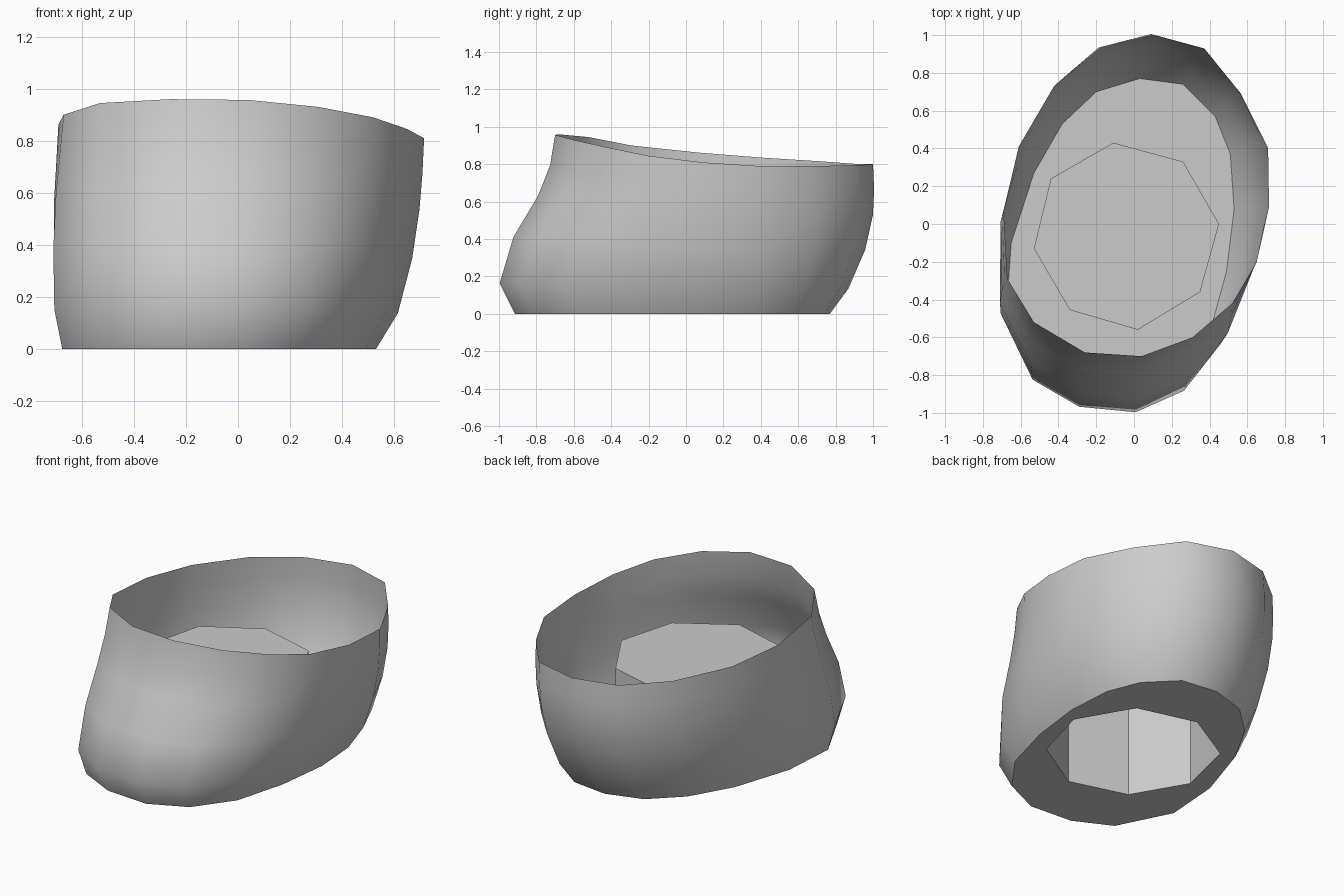
import bpy, bmesh
from math import hypot

if "Cube" in bpy.data.objects:
    bpy.data.objects.remove(bpy.data.objects["Cube"])

# 16-sided outlines, counter-clockwise from the right side
BASE = [(.53, .08), (.51, .37), (.43, .57), (.26, .74), (.03, .77), (-.20, .70), (-.38, .53), (-.53, .27),
        (-.65, -.10), (-.675, -.45), (-.51, -.78), (-.28, -.895), (0, -.915), (.23, -.81), (.40, -.58), (.49, -.25)]
RIM = [(.715, .09, .81), (.71, .40, .79), (.57, .68, .79), (.38, .92, .795),
       (.10, 1.0, .80), (-.18, .93, .80), (-.42, .73, .815), (-.61, .41, .835),
       (-.69, .07, .862), (-.67, -.29, .90), (-.53, -.52, .945), (-.26, -.68, .96),
       (.04, -.70, .957), (.31, -.60, .93), (.52, -.42, .89), (.65, -.20, .845)]
# height fraction, then outward bulge at right, left, back, front
BULGE = [(0, 0, 0, 0, 0), (.17, .053, .035, .06, .118), (.43, .06, .04, .09, .10),
         (.66, .045, .03, .078, .018), (.83, .025, .015, .045, -.01), (1, 0, 0, 0, 0)]
SOCKET = [(.45, 0), (.26, .33), (-.11, .43), (-.44, .24),
          (-.53, -.13), (-.34, -.455), (.02, -.56), (.35, -.36)]
SOCKET_TOP = .56


def finish(name, bm, smooth):
    for f in bm.faces:
        f.smooth = smooth
    me = bpy.data.meshes.new(name)
    bm.to_mesh(me)
    bm.free()
    ob = bpy.data.objects.new(name, me)
    bpy.context.collection.objects.link(ob)


def bridge(bm, a, b):
    for i in range(len(a)):
        j = (i + 1) % len(a)
        bm.faces.new((a[i], a[j], b[j], b[i]))


# Curved open wall, lofted from base outline to tilted rim
bm = bmesh.new()
rings = []
for t, right, left, back, front in BULGE:
    ring = []
    for (bx, by), (rx, ry, rz) in zip(BASE, RIM):
        x, y = bx + (rx - bx) * t, by + (ry - by) * t
        nx, ny = x / .7, y / .9
        n = hypot(nx, ny)
        nx, ny = nx / n, ny / n
        x += nx * (right if nx > 0 else left)
        y += ny * (back if ny > 0 else front)
        ring.append(bm.verts.new((x, y, rz * t)))
    rings.append(ring)
for a, b in zip(rings, rings[1:]):
    bridge(bm, a, b)
finish("wall", bm, True)

# Flat floor with an octagonal hole
bm = bmesh.new()
for outline in (BASE, SOCKET):
    vs = [bm.verts.new((x, y, 0)) for x, y in outline]
    for i, v in enumerate(vs):
        bm.edges.new((v, vs[i - 1]))
bmesh.ops.triangle_fill(bm, edges=bm.edges[:], use_beauty=True, normal=(0, 0, -1))
bmesh.ops.dissolve_limit(bm, angle_limit=.01, verts=bm.verts[:], edges=bm.edges[:])
finish("floor", bm, False)

# Hollow octagonal socket rising from the hole, capped at the top
bm = bmesh.new()
low = [bm.verts.new((x, y, 0)) for x, y in SOCKET]
top = [bm.verts.new((x, y, SOCKET_TOP)) for x, y in SOCKET]
bridge(bm, low, top)
bm.faces.new(top)
bmesh.ops.recalc_face_normals(bm, faces=bm.faces[:])
finish("socket", bm, False)
